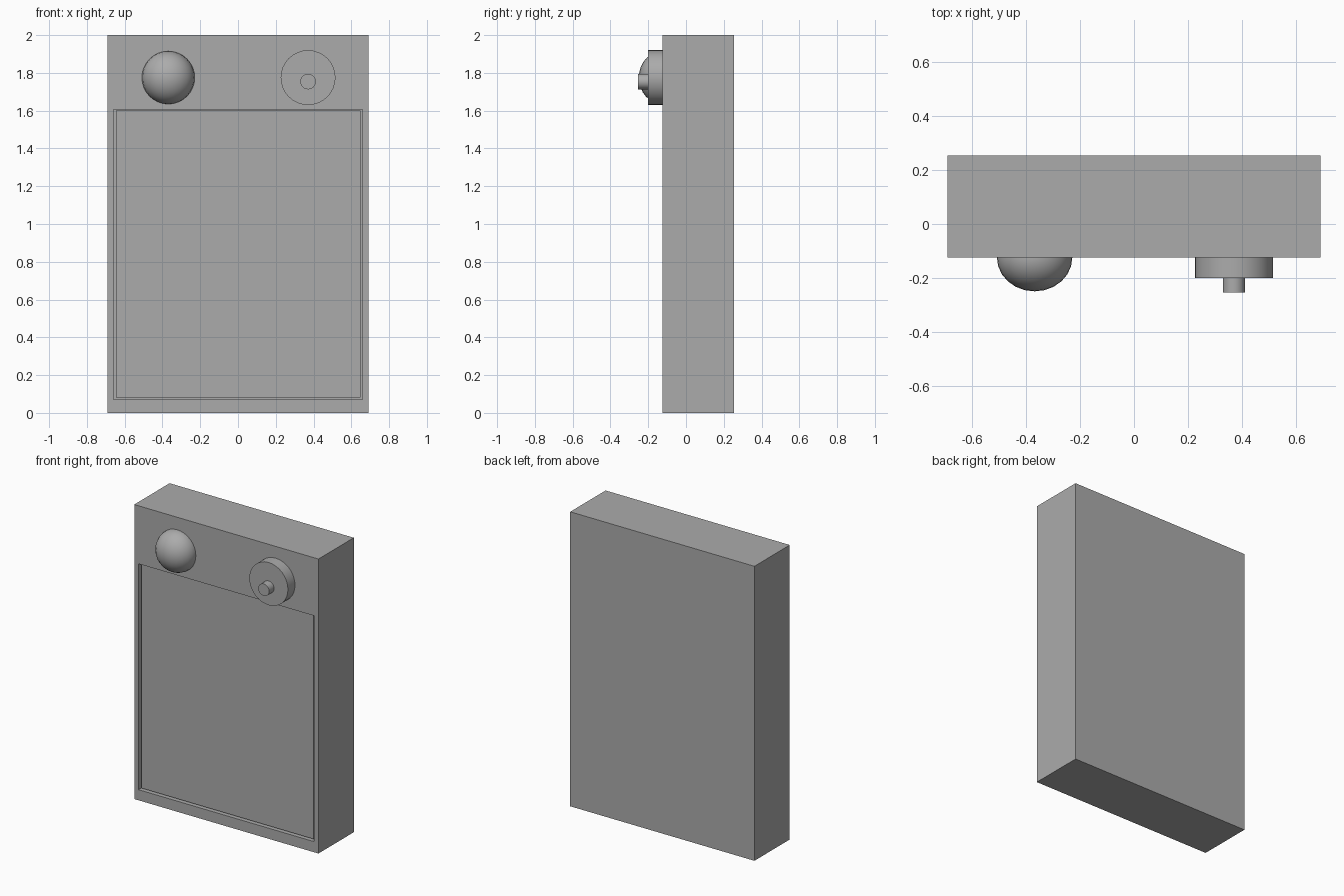
import bpy
import bmesh
from math import pi
from mathutils import Matrix, Vector

if "Cube" in bpy.data.objects:
    bpy.data.objects.remove(bpy.data.objects["Cube"], do_unlink=True)

grey = bpy.data.materials.new("medium grey")
grey.use_nodes = True
grey.diffuse_color = (0.41, 0.41, 0.41, 1)
grey.node_tree.nodes["Principled BSDF"].inputs["Base Color"].default_value = grey.diffuse_color

FRONT, BACK = -0.125, 0.254   # cabinet faces along y
GAP_DEPTH = 0.03              # depth of the seam around the door
DOOR_SINK = 0.012             # how far the door sits behind the cabinet front
DIAL_Z = 1.775


def finish(name, bm, smooth=False):
    """Turn a bmesh into a named grey object."""
    bmesh.ops.recalc_face_normals(bm, faces=bm.faces)
    mesh = bpy.data.meshes.new(name)
    bm.to_mesh(mesh)
    bm.free()
    mesh.materials.append(grey)
    obj = bpy.data.objects.new(name, mesh)
    bpy.context.collection.objects.link(obj)
    if smooth:
        bpy.ops.object.select_all(action="DESELECT")
        obj.select_set(True)
        bpy.context.view_layer.objects.active = obj
        bpy.ops.object.shade_smooth_by_angle()


def box(low, high):
    low, high = Vector(low), Vector(high)
    bm = bmesh.new()
    place = Matrix.Translation((low + high) / 2) @ Matrix.Diagonal((*(high - low), 1))
    bmesh.ops.create_cube(bm, size=1, matrix=place)
    return bm


def disc(name, x, z, radius, y_front, y_back):
    """Cylinder whose axis runs front to back."""
    bm = bmesh.new()
    place = Matrix.Translation((x, (y_front + y_back) / 2, z)) @ Matrix.Rotation(pi / 2, 4, "X")
    bmesh.ops.create_cone(bm, cap_ends=True, segments=32, radius1=radius, radius2=radius,
                          depth=y_back - y_front, matrix=place)
    finish(name, bm, smooth=True)


# Cabinet with a shallow recess for the door
bm = box((-0.692, FRONT, 0), (0.692, BACK, 2))
front = min(bm.faces, key=lambda f: f.calc_center_median().y)
bmesh.ops.inset_individual(bm, faces=[front], thickness=0.05)
for v in front.verts:
    v.co.x = 0.66 if v.co.x > 0 else -0.66
    v.co.z = 1.606 if v.co.z > 1 else 0.072
bmesh.ops.inset_individual(bm, faces=[front], thickness=0)
for v in front.verts:
    v.co.y += GAP_DEPTH
finish("cabinet", bm)

# Door panel, set just behind the cabinet front and leaving a thin seam
finish("door_panel", box((-0.646, FRONT + DOOR_SINK, 0.082), (0.648, FRONT + GAP_DEPTH, 1.601)))

# Domed button, sunk halfway into the front
bm = bmesh.new()
dome = Matrix.Translation((-0.369, FRONT, DIAL_Z)) @ Matrix.Diagonal((0.14, 0.125, 0.14, 1))
bmesh.ops.create_uvsphere(bm, u_segments=24, v_segments=16, radius=1, matrix=dome)
finish("dome_button", bm, smooth=True)

# Round dial with a small knob
disc("dial", 0.371, DIAL_Z, 0.145, -0.201, FRONT)
disc("dial_knob", 0.371, 1.754, 0.041, -0.254, -0.195)
